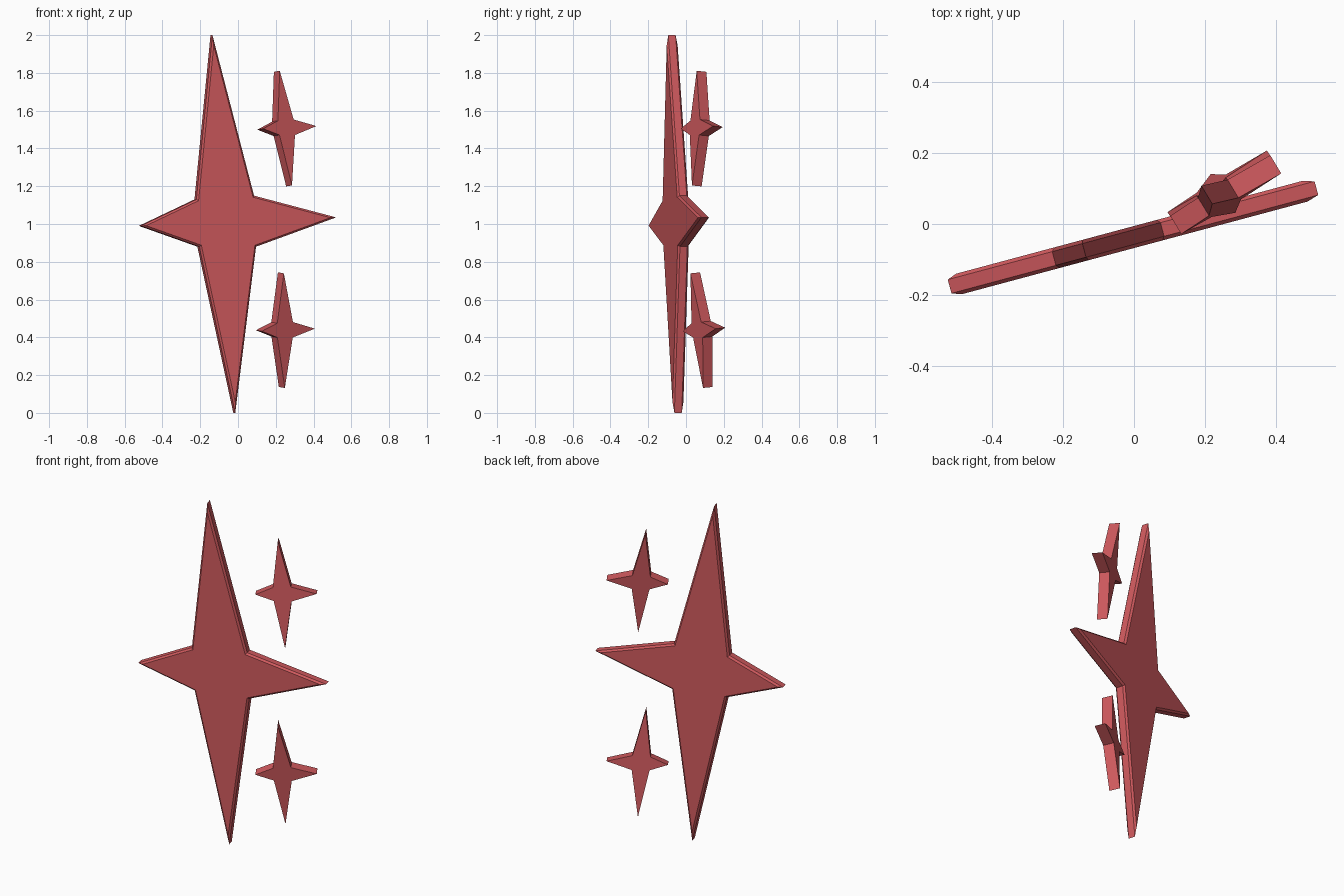
import bpy, bmesh, math
from mathutils import Vector

if "Cube" in bpy.data.objects:
    bpy.data.objects.remove(bpy.data.objects["Cube"])

red = bpy.data.materials.new("red")
red.diffuse_color = (0.62, 0.10, 0.11, 1)
red.use_nodes = True
red.node_tree.nodes["Principled BSDF"].inputs["Base Color"].default_value = red.diffuse_color

# Uneven four-pointed star outline, shared by all three stars
OUTLINE = [(-0.468, -0.02), (-0.147, -0.13), (0.05, -1.01), (0.164, -0.13),
           (0.603, 0.025), (0.153, 0.14), (-0.075, 0.99), (-0.163, 0.12)]


def star(name, centre, turn, up, size, thickness, bevel=0.0):
    """Extrude the outline along its normal; optionally chamfer both faces."""
    a = math.radians(turn)
    right, up, centre = Vector((math.cos(a), math.sin(a), 0)), Vector(up), Vector(centre)
    normal = right.cross(up).normalized()
    half = thickness / 2 - bevel
    bm = bmesh.new()
    front, back = [[bm.verts.new(centre + size * (u * right + v * up) + s * half * normal)
                    for u, v in OUTLINE] for s in (1, -1)]
    caps = [bm.faces.new(front), bm.faces.new(back[::-1])]
    n = len(OUTLINE)
    for i in range(n):
        j = (i + 1) % n
        bm.faces.new((front[j], front[i], back[i], back[j]))
    bm.normal_update()
    if bevel:
        for cap in caps:
            bmesh.ops.inset_region(bm, faces=[cap], thickness=bevel, depth=bevel,
                                   use_even_offset=True, use_boundary=True)
    bmesh.ops.recalc_face_normals(bm, faces=bm.faces[:])
    mesh = bpy.data.meshes.new(name)
    bm.to_mesh(mesh)
    bm.free()
    mesh.materials.append(red)
    obj = bpy.data.objects.new(name, mesh)
    bpy.context.collection.objects.link(obj)
    return obj


# Large chamfered star
star("large_star", (-0.068, -0.055, 1.01), 15, (0, 0, 1), 1.0, 0.06, 0.01)

# Two small plain stars, leaning slightly
star("upper_small_star", (0.241, 0.072, 1.508), 31, (-0.052, 0.073, 0.985), 0.308, 0.06)
star("lower_small_star", (0.233, 0.084, 0.441), 32, (0.045, -0.075, 0.985), 0.308, 0.06)
